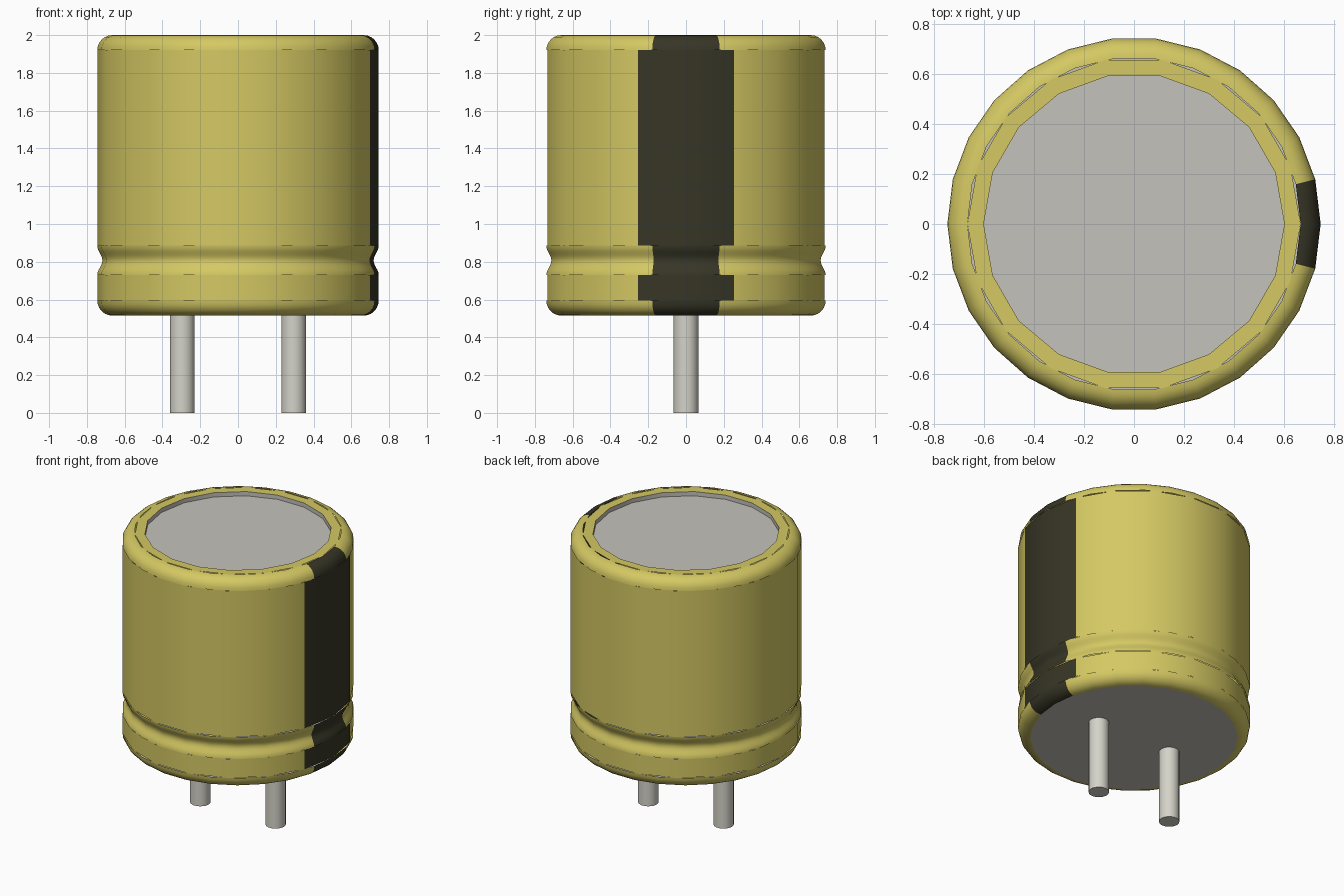
import bpy
import bmesh
from math import sin, cos, pi, atan2, radians

old = bpy.data.objects.get("Cube")
if old:
    bpy.data.objects.remove(old, do_unlink=True)


def material(name, color):
    m = bpy.data.materials.new(name)
    m.use_nodes = True
    rgba = (*color, 1)
    m.diffuse_color = rgba
    m.node_tree.nodes["Principled BSDF"].inputs["Base Color"].default_value = rgba
    return m


GOLD = material("gold sleeve", (0.66, 0.58, 0.125))
BLACK = material("black stripe", (0.038, 0.036, 0.019))
GREY = material("grey metal", (0.56, 0.54, 0.50))
PIN = material("pale pin metal", (0.66, 0.65, 0.58))

R, FILLET = 0.745, 0.08
BASE, TOP = 0.515, 2.0
GROOVE_LOW, GROOVE_HIGH, GROOVE_DEPTH = 0.73, 0.885, 0.027
DISC_R, DISC_Z = 0.60, 1.97
COARSE, FINE = 18, 26


def lathe(name, profile, sides, mats, smooth=True, x=0, caps=False):
    """Spin (radius, z) points, listed bottom to top on the outside, about z."""
    bm = bmesh.new()
    rings = [[bm.verts.new((r * cos(2 * pi * i / sides), r * sin(2 * pi * i / sides), z))
              for i in range(sides)] for r, z in profile]
    for a, b in zip(rings, rings[1:]):
        for i in range(sides):
            j = (i + 1) % sides
            f = bm.faces.new((a[i], a[j], b[j], b[i]))
            f.smooth = smooth
            # The stripe is the pair of facets beside +x
            c = f.calc_center_median()
            if len(mats) > 1 and abs(atan2(c.y, c.x)) < 2 * pi / sides:
                f.material_index = 1
    if caps:
        bm.faces.new(rings[0][::-1])
        bm.faces.new(rings[-1])
    mesh = bpy.data.meshes.new(name)
    bm.to_mesh(mesh)
    bm.free()
    for m in mats:
        mesh.materials.append(m)
    ob = bpy.data.objects.new(name, mesh)
    ob.location.x = x
    bpy.context.collection.objects.link(ob)
    return ob


def disc(name, radius, z, sides, mat, up):
    bm = bmesh.new()
    ring = [bm.verts.new((radius * cos(2 * pi * i / sides), radius * sin(2 * pi * i / sides), z))
            for i in range(sides)]
    bm.faces.new(ring if up else ring[::-1])
    mesh = bpy.data.meshes.new(name)
    bm.to_mesh(mesh)
    bm.free()
    mesh.materials.append(mat)
    bpy.context.collection.objects.link(bpy.data.objects.new(name, mesh))


# Sleeve: straight walls, rounded ends and pinched groove
sleeve = [GOLD, BLACK]
arc = [radians(a) for a in range(0, 91, 15)]
inner = R - FILLET
lathe("bottom_rounding", [(inner + FILLET * sin(a), BASE + FILLET * (1 - cos(a))) for a in arc],
      FINE, sleeve)
lathe("lower_wall", [(R, BASE + FILLET), (R, GROOVE_LOW)], COARSE, sleeve)
steps = 12
lathe("groove", [(R - GROOVE_DEPTH * (1 - cos(2 * pi * i / steps)) / 2,
                  GROOVE_LOW + (GROOVE_HIGH - GROOVE_LOW) * i / steps)
                 for i in range(steps + 1)], FINE, sleeve)
lathe("upper_wall", [(R, GROOVE_HIGH), (R, TOP - FILLET)], COARSE, sleeve)
lathe("top_rounding", [(inner + FILLET * cos(a), TOP - FILLET * (1 - sin(a))) for a in arc],
      FINE, sleeve)

# Flat rim, recessed top plate and base plate
lathe("top_rim", [(inner, TOP), (DISC_R, TOP)], COARSE, [GOLD], smooth=False)
lathe("recess_wall", [(DISC_R, TOP), (DISC_R, DISC_Z)], COARSE, [GREY])
disc("top_plate", DISC_R, DISC_Z, COARSE, GREY, True)
disc("base_plate", inner, BASE, FINE, GREY, False)

# Two pins
for side, x in (("left", 0.295), ("right", -0.295)):
    lathe(side + "_pin", [(0.066, 0), (0.066, BASE)], COARSE, [PIN], x=x, caps=True)
